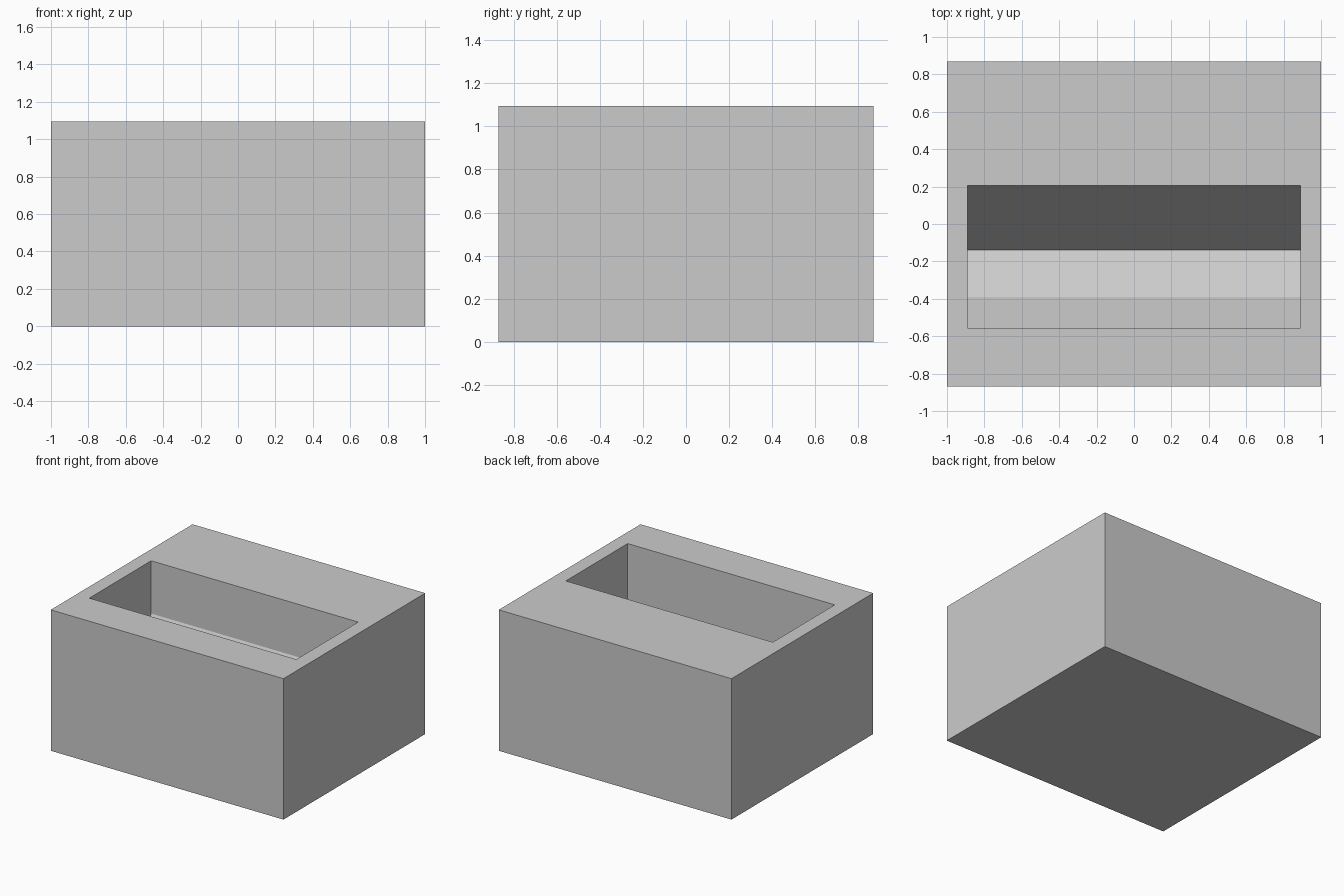
import bpy
import bmesh

cube = bpy.data.objects.get("Cube")
if cube:
    bpy.data.objects.remove(cube, do_unlink=True)

HALF_X, HALF_Y, TOP = 1.0, 0.87, 1.095   # outer block
WELL_X = 0.89                            # half width of the recess

grey = bpy.data.materials.new("plain_grey")
grey.use_nodes = True
colour = (0.6, 0.6, 0.6, 1)
grey.diffuse_color = colour
grey.node_tree.nodes["Principled BSDF"].inputs["Base Color"].default_value = colour


def extruded(name, profile, half_width):
    """Prism made from a (y, z) side profile, extruded along x."""
    bm = bmesh.new()
    face = bm.faces.new([bm.verts.new((-half_width, y, z)) for y, z in profile])
    moved = bmesh.ops.extrude_face_region(bm, geom=[face])["geom"]
    verts = [v for v in moved if isinstance(v, bmesh.types.BMVert)]
    bmesh.ops.translate(bm, verts=verts, vec=(2 * half_width, 0, 0))
    bmesh.ops.recalc_face_normals(bm, faces=bm.faces)
    mesh = bpy.data.meshes.new(name)
    bm.to_mesh(mesh)
    bm.free()
    mesh.materials.append(grey)
    obj = bpy.data.objects.new(name, mesh)
    bpy.context.collection.objects.link(obj)
    return obj


# Outer block
block = extruded("block", [(-HALF_Y, 0), (HALF_Y, 0), (HALF_Y, TOP), (-HALF_Y, TOP)], HALF_X)

# Recess: front ledge, shallow ramp, steep back ramp, upright back wall
well = extruded("recess_cutter", [
    (-0.555, TOP + 0.2), (-0.555, 0.20), (-0.39, 0.20),
    (-0.14, 0.06), (0.205, 0.685), (0.205, TOP + 0.2),
], WELL_X)

# Cut the recess into the block, then drop the cutter
cut = block.modifiers.new("recess", 'BOOLEAN')
cut.operation = 'DIFFERENCE'
cut.solver = 'EXACT'
cut.object = well
bpy.context.view_layer.objects.active = block
bpy.ops.object.modifier_apply(modifier=cut.name)
bpy.data.objects.remove(well, do_unlink=True)
